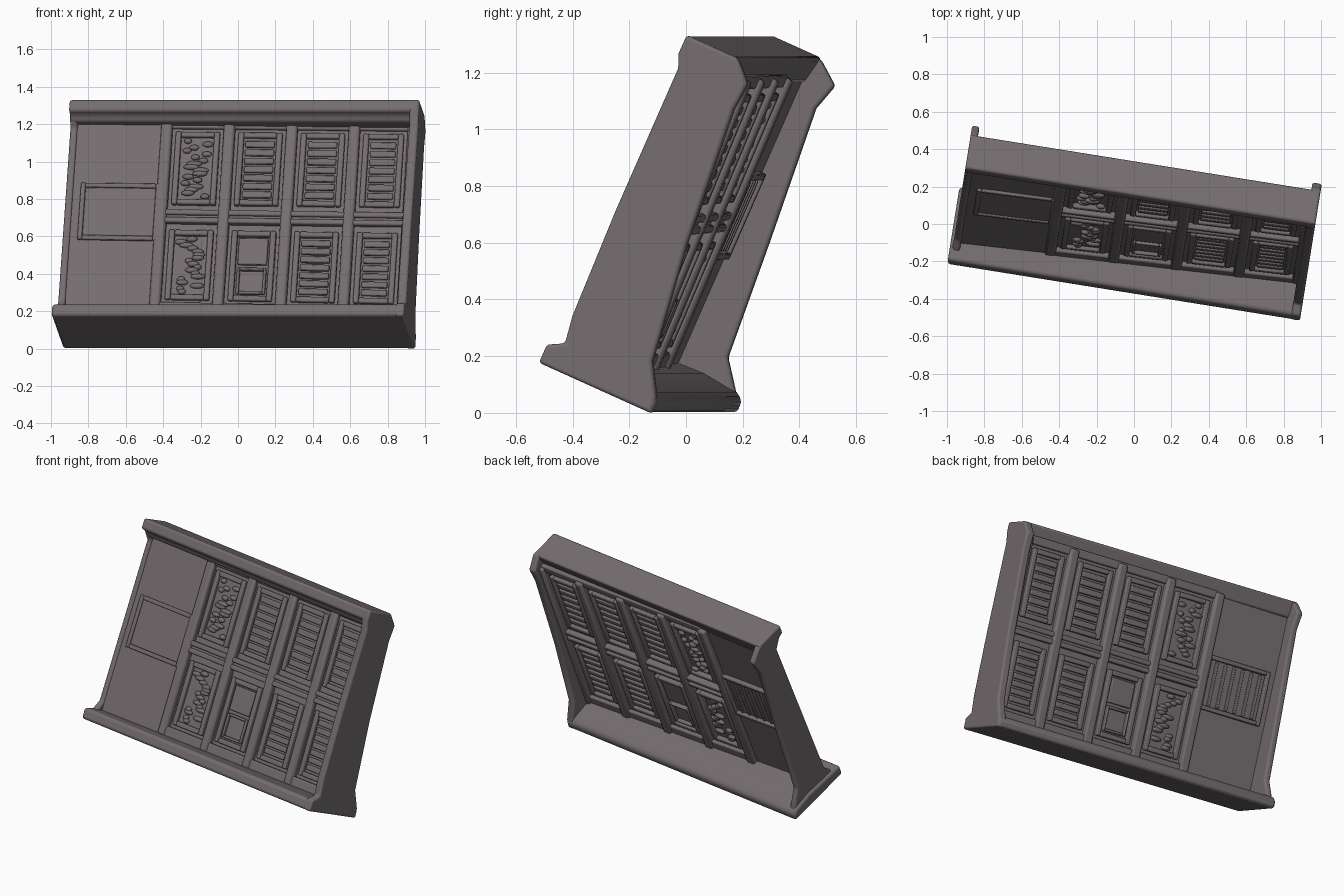
import bpy, bmesh, math, random
from mathutils import Matrix, Vector

if "Cube" in bpy.data.objects:
    bpy.data.objects.remove(bpy.data.objects["Cube"])

random.seed(4)
# Leaning frame: u = width, v = depth (front is 0), w = height
FRAME = (Matrix.Translation((-0.045, -0.36, 0.172))
         @ Matrix.Rotation(math.radians(-9.1), 4, 'Z')
         @ Matrix.Rotation(math.radians(-24), 4, 'X'))
STONE = bpy.data.materials.new("dark_stone")
STONE.diffuse_color = (0.175, 0.152, 0.162, 1)
STONE.use_nodes = True
STONE.node_tree.nodes["Principled BSDF"].inputs["Base Color"].default_value = STONE.diffuse_color


def finish(name, bm, bevel=0.0, segments=2):
    bmesh.ops.recalc_face_normals(bm, faces=bm.faces)
    me = bpy.data.meshes.new(name)
    bm.to_mesh(me)
    bm.free()
    me.materials.append(STONE)
    ob = bpy.data.objects.new(name, me)
    bpy.context.collection.objects.link(ob)
    ob.matrix_world = FRAME
    if bevel:
        m = ob.modifiers.new("soft_edges", 'BEVEL')
        m.width, m.segments = bevel, segments
    return ob


def extrude_profile(name, pts, u0, u1, bevel=0.012):
    """Side profile given as (v, w), swept along the width."""
    bm = bmesh.new()
    a = bm.faces.new([bm.verts.new((u0, v, w)) for v, w in pts])
    res = bmesh.ops.extrude_face_region(bm, geom=[a])
    moved = [g for g in res['geom'] if isinstance(g, bmesh.types.BMVert)]
    bmesh.ops.translate(bm, verts=moved, vec=(u1 - u0, 0, 0))
    return finish(name, bm, bevel, 3)


def panel_depth(u, w, off=0.0):
    """Depth on the skewed wall panel, whose back is a little thicker at the plain end."""
    s, t = (u + 0.95) / 1.9, w / 1.27
    front = 0.09 + s * (0.095 - 0.05 * t)
    thicken = 0.02 * (1 - s)
    return front + off + (thicken if off >= 0.05 else 0)


def add_box(bm, u0, u1, w0, w1, front, back):
    """Box lying on the skewed panel; front/back are offsets from its surface."""
    vs = bmesh.ops.create_cube(bm, size=1)['verts']
    for p in vs:
        u = u1 if p.co.x > 0 else u0
        w = w1 if p.co.z > 0 else w0
        p.co = Vector((u, panel_depth(u, w, back if p.co.y > 0 else front), w))


def panel_part(name, boxes, bevel=0.006):
    bm = bmesh.new()
    for b in boxes:
        add_box(bm, *b)
    return finish(name, bm, bevel)


def ring(u0, u1, w0, w1, t, f, b):
    return [(u0, u0 + t, w0, w1, f, b), (u1 - t, u1, w0, w1, f, b),
            (u0 + t, u1 - t, w0, w0 + t, f, b), (u0 + t, u1 - t, w1 - t, w1, f, b)]


# Bottom slab with a rounded front lip
extrude_profile("bottom_slab", [(-0.012, 0.0), (0.43, 0.0), (0.43, 0.05), (0.40, 0.07),
                                (0.27, 0.085), (0.05, 0.075), (-0.012, 0.07)],
                -0.965, 0.945, 0.018)
# Top slab with a stepped cornice under it
extrude_profile("top_slab", [(0.0, 1.205), (0.035, 1.195), (0.06, 1.165), (0.18, 1.165),
                             (0.2, 1.27), (0.0, 1.27)], -0.95, 0.945, 0.014)

# End walls
extrude_profile("right_wall", [(-0.012, 0.0), (0.43, 0.0), (0.42, 0.06), (0.355, 0.17),
                               (0.3, 0.6), (0.26, 1.1), (0.27, 1.2), (0.2, 1.27), (0.0, 1.27),
                               (0.0, 1.2), (0.02, 1.15), (0.02, 0.6), (0.03, 0.2),
                               (0.045, 0.1), (-0.012, 0.07)], 0.895, 0.945, 0.012)
extrude_profile("left_wall", [(0.02, 0.02), (0.42, 0.02), (0.40, 0.07), (0.325, 0.17),
                              (0.295, 0.6), (0.255, 1.1), (0.285, 1.2), (0.2, 1.265),
                              (0.01, 1.265), (0.05, 1.18), (0.085, 1.14), (0.085, 0.13),
                              (0.05, 0.08)], -0.95, -0.91, 0.012)

# Wall panel core, with its plain bay at the left end
panel_part("panel_core", [(-0.93, 0.91, 0.06, 1.2, 0.016, 0.056)], 0)
panel_part("plain_bay", [(-0.93, -0.45, 0.06, 1.2, 0.0, 0.062)])
panel_part("plain_bay_frame", ring(-0.87, -0.44, 0.49, 0.82, 0.025, -0.014, 0.085))
panel_part("plain_bay_board", [(-0.845, -0.465, 0.515, 0.795, -0.008, 0.066)])
panel_part("plain_bay_slats", [(-0.82 + i * 0.06, -0.80 + i * 0.06, 0.52, 0.79, 0.03, 0.075)
                               for i in range(6)], 0.004)

# Pilasters, double middle rail, head and foot rails
dividers = [-0.43, -0.092, 0.245, 0.582, 0.9]
panel_part("pilasters", [(u - 0.03, min(u + 0.03, 0.91), 0.07, 1.19, -0.015, 0.095)
                         for u in dividers], 0.014)
panel_part("middle_rail", [(-0.42, 0.9, 0.6, 0.63, -0.01, 0.085),
                           (-0.42, 0.9, 0.645, 0.675, -0.01, 0.085),
                           (-0.42, 0.9, 0.62, 0.655, 0.005, 0.07)], 0.008)
panel_part("edge_rails", [(-0.42, 0.9, 0.07, 0.135, -0.01, 0.08),
                          (-0.42, 0.9, 1.15, 1.2, 0.0, 0.075)], 0.008)

# Eight framed windows, most filled with slats, the first column with carved lumps
frames, slats = [], []
carving = bmesh.new()
for col in range(4):
    for row, (w0, w1) in enumerate([(0.155, 0.56), (0.71, 1.13)]):
        u0, u1 = dividers[col] + 0.05, dividers[col + 1] - 0.05
        frames += ring(u0, u1, w0, w1, 0.03, -0.002, 0.078)
        a, b, c, d = u0 + 0.04, u1 - 0.04, w0 + 0.04, w1 - 0.04
        if col == 0:
            for i in range(18):
                u, w = random.uniform(a + .02, b - .02), c + (d - c) * (i + 0.5) / 18
                for side in (0.014, 0.06):
                    m = (Matrix.Translation((u, panel_depth(u, w, side), w))
                         @ Matrix.Diagonal((random.uniform(.02, .045), .015, .016, 1)))
                    bmesh.ops.create_icosphere(carving, subdivisions=2, radius=1, matrix=m)
        elif col == 1 and row == 0:
            slats += ring(a, b, c, (c + d) / 2 - 0.01, 0.015, 0.0, 0.075)
            slats += [(a, b, (c + d) / 2 + 0.01, d, 0.005, 0.068)]
        else:
            n = 7
            step = (d - c) / n
            slats += [(a, b, c + i * step + 0.006, c + (i + 1) * step - 0.007, 0.005, 0.072)
                      for i in range(n)]
panel_part("window_frames", frames, 0.007)
panel_part("window_slats", slats, 0.006)
finish("window_carving", carving)

# Smooth shading with crisp edges
for ob in bpy.context.scene.objects:
    ob.select_set(True)
    bpy.context.view_layer.objects.active = ob
bpy.ops.object.shade_smooth_by_angle(angle=math.radians(35))
